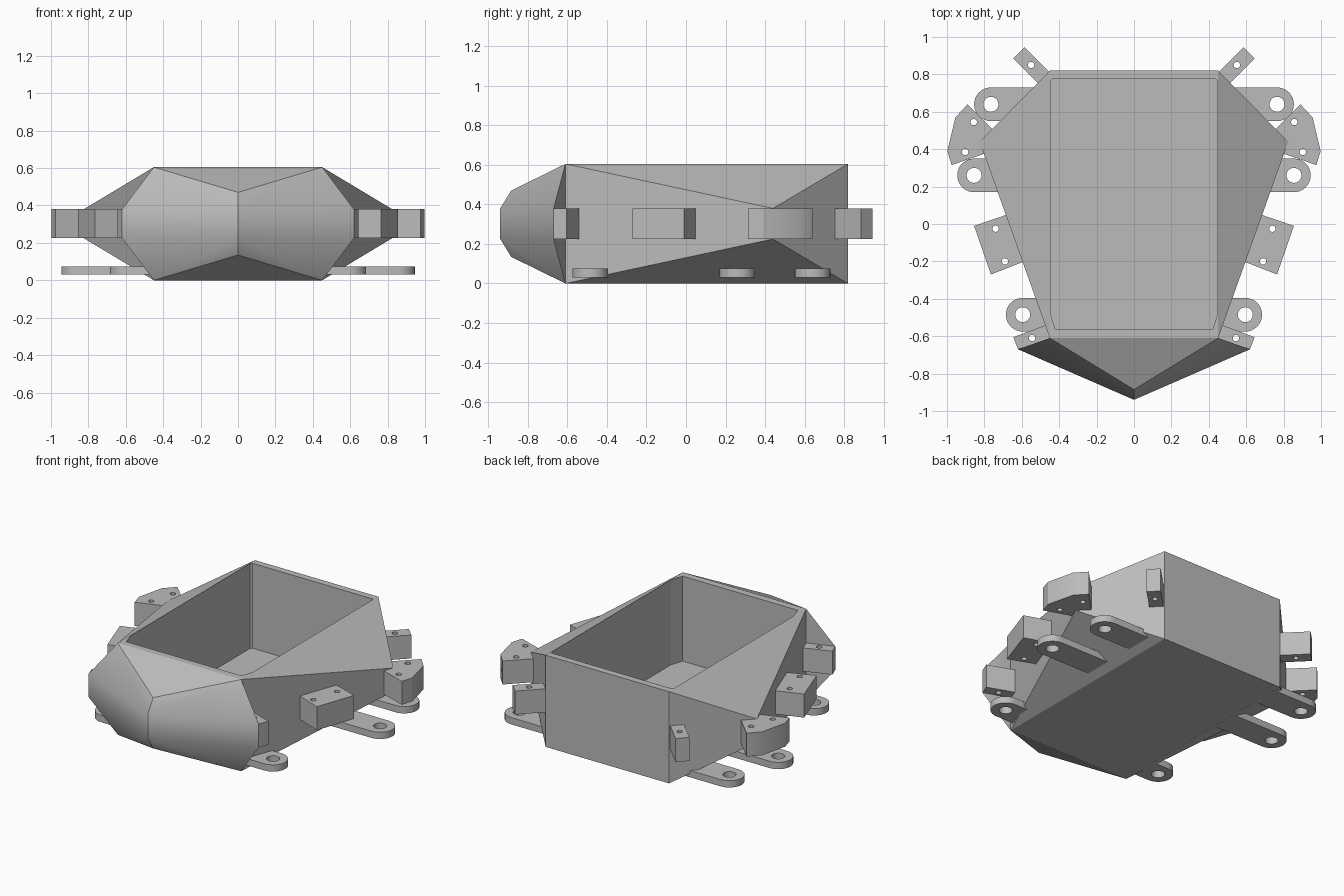
import bpy, bmesh
from math import cos, sin, pi, radians
from mathutils import Matrix

if "Cube" in bpy.data.objects:
    bpy.data.objects.remove(bpy.data.objects["Cube"])

grey = bpy.data.materials.new("plain_grey")
grey.use_nodes = True
grey.diffuse_color = (0.5, 0.5, 0.5, 1)
grey.node_tree.nodes["Principled BSDF"].inputs["Base Color"].default_value = (0.5, 0.5, 0.5, 1)

BAND_LOW, BAND_HIGH, TOP = 0.225, 0.38, 0.605


def add_object(name, mesh):
    mesh.materials.clear()
    mesh.materials.append(grey)
    ob = bpy.data.objects.new(name, mesh)
    bpy.context.collection.objects.link(ob)
    return ob


def activate(ob):
    bpy.ops.object.select_all(action='DESELECT')
    ob.select_set(True)
    bpy.context.view_layer.objects.active = ob


def hull(name, points):
    """Convex solid around the points and their mirror images."""
    bm = bmesh.new()
    for x, y, z in points:
        for px in {x, -x}:
            bm.verts.new((px, y, z))
    bmesh.ops.convex_hull(bm, input=bm.verts[:])
    bmesh.ops.dissolve_limit(bm, angle_limit=radians(1), verts=bm.verts[:], edges=bm.edges[:])
    bmesh.ops.recalc_face_normals(bm, faces=bm.faces[:])
    mesh = bpy.data.meshes.new(name)
    bm.to_mesh(mesh)
    bm.free()
    return add_object(name, mesh)


def circle(x, y, r, n=32):
    return [(x + r * cos(2 * pi * i / n), y + r * sin(2 * pi * i / n)) for i in range(n)]


def plate(name, outline, holes, z0, z1):
    """Extruded outline with round holes, mirrored to both sides."""
    curve = bpy.data.curves.new(name, 'CURVE')
    curve.dimensions = '2D'
    curve.fill_mode = 'BOTH'
    curve.extrude = (z1 - z0) / 2
    for loop in [outline] + [circle(*h) for h in holes]:
        spline = curve.splines.new('POLY')
        spline.points.add(len(loop) - 1)
        for p, (x, y) in zip(spline.points, loop):
            p.co = (x, y, 0, 1)
        spline.use_cyclic_u = True
    temp = bpy.data.objects.new(name + "_curve", curve)
    mesh = bpy.data.meshes.new_from_object(temp)
    bpy.data.objects.remove(temp)
    mesh.transform(Matrix.Translation((0, 0, (z0 + z1) / 2)))
    bm = bmesh.new()
    bm.from_mesh(mesh)
    bmesh.ops.remove_doubles(bm, verts=bm.verts[:], dist=0.0001)
    bmesh.ops.recalc_face_normals(bm, faces=bm.faces[:])
    bm.to_mesh(mesh)
    bm.free()
    ob = add_object(name, mesh)
    ob.modifiers.new("both_sides", 'MIRROR').use_mirror_merge = False
    activate(ob)
    bpy.ops.object.modifier_apply(modifier="both_sides")
    bpy.ops.object.shade_smooth_by_angle(angle=radians(30))
    return ob


# Faceted tub body
corners = [(0.45, y, z) for y in (-0.61, 0.82) for z in (0, TOP)]
body = hull("body", corners + [(0.825, 0.44, z) for z in (BAND_LOW, BAND_HIGH)])

# Open compartment cut into the top
floor_plan = [(0.42, -0.565), (0.447, -0.48), (0.447, 0.765), (0.437, 0.775)]
cutter = hull("compartment_cutter", [(x, y, z) for x, y in floor_plan for z in (0.045, 0.8)])
cutter.hide_render = True
cut = body.modifiers.new("compartment", 'BOOLEAN')
cut.operation = 'DIFFERENCE'
cut.solver = 'EXACT'
cut.object = cutter
activate(body)
bpy.ops.object.modifier_apply(modifier="compartment")
bpy.data.objects.remove(cutter)

# Pointed nose
nose = hull("nose", [(0.45, -0.61, 0), (0.45, -0.61, TOP),
                     (0.62, -0.67, BAND_LOW), (0.62, -0.67, BAND_HIGH),
                     (0, -0.94, BAND_LOW), (0, -0.94, BAND_HIGH),
                     (0, -0.885, 0.135), (0, -0.885, 0.47)])
activate(nose)
bpy.ops.object.shade_smooth_by_angle(angle=radians(35))

# Drilled mounting blocks around the waist
PIN = 0.017
plate("front_blocks", [(0.45, -0.61), (0.62, -0.67), (0.645, -0.605), (0.47, -0.54)],
      [(0.545, -0.61, PIN)], BAND_LOW, BAND_HIGH)
plate("middle_blocks", [(0.56, -0.19), (0.765, -0.27), (0.855, -0.01), (0.65, 0.06)],
      [(0.74, -0.025, PIN), (0.69, -0.2, PIN)], BAND_LOW, BAND_HIGH)
plate("rear_side_blocks",
      [(0.76, 0.39), (0.975, 0.315), (0.998, 0.39), (0.955, 0.57), (0.89, 0.64), (0.75, 0.5)],
      [(0.857, 0.545, PIN), (0.903, 0.385, PIN)], BAND_LOW, BAND_HIGH)
plate("back_blocks", [(0.45, 0.81), (0.51, 0.75), (0.645, 0.885), (0.585, 0.945)],
      [(0.55, 0.85, PIN)], BAND_LOW, BAND_HIGH)

# Low round-ended tabs with eyelets
for name, x, y in (("front_tabs", 0.595, -0.485), ("middle_tabs", 0.855, 0.26),
                   ("rear_tabs", 0.765, 0.64)):
    end = [(x + 0.09 * cos(a), y + 0.09 * sin(a))
           for a in (pi * (i / 16 - 0.5) for i in range(17))]
    plate(name, [(0.455, y - 0.09)] + end + [(0.455, y + 0.09)], [(x, y, 0.04)], 0.03, 0.075)
